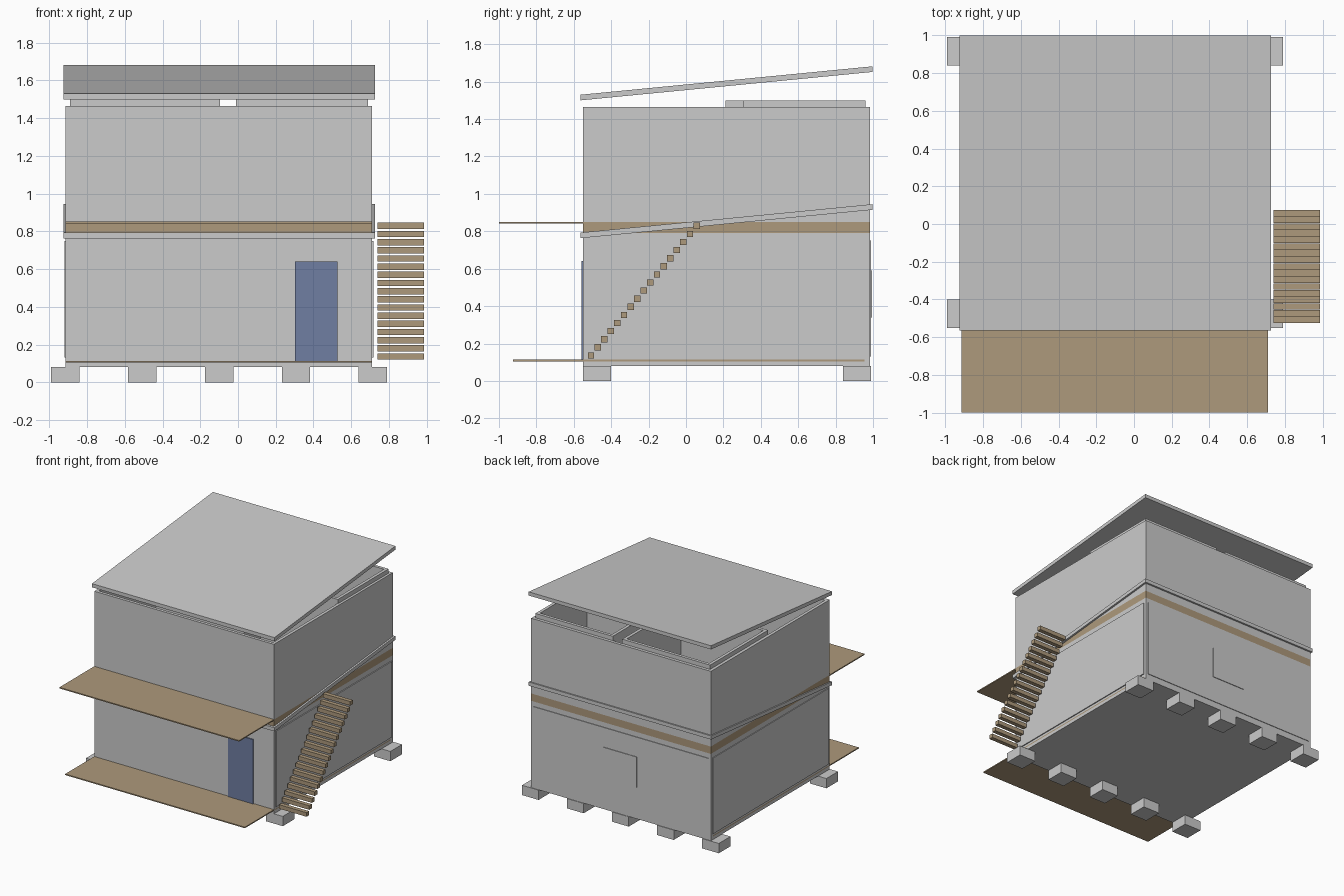
import bpy, math

if "Cube" in bpy.data.objects:
    bpy.data.objects.remove(bpy.data.objects["Cube"])


def material(name, rgb):
    m = bpy.data.materials.new(name)
    m.diffuse_color = (*rgb, 1)
    m.use_nodes = True
    m.node_tree.nodes["Principled BSDF"].inputs["Base Color"].default_value = m.diffuse_color
    return m


WOOD = material("wood", (0.42, 0.32, 0.2))
BLUE = material("door_blue", (0.16, 0.21, 0.36))


def mesh_object(name, verts, faces, mat=None):
    me = bpy.data.meshes.new(name)
    me.from_pydata(verts, [], faces)
    ob = bpy.data.objects.new(name, me)
    bpy.context.collection.objects.link(ob)
    if mat:
        me.materials.append(mat)
    return ob


BOX_FACES = [(0, 3, 2, 1), (4, 5, 6, 7), (0, 1, 5, 4),
             (1, 2, 6, 5), (2, 3, 7, 6), (3, 0, 4, 7)]


def box(name, x0, x1, y0, y1, z0, z1, mat=None, rise=0):
    """Box from its limits; rise lifts the back edge to make a slope."""
    v = [(x, y, z + (rise if y == y1 else 0)) for z in (z0, z1)
         for x, y in ((x0, y0), (x1, y0), (x1, y1), (x0, y1))]
    return mesh_object(name, v, BOX_FACES, mat)


def open_shell(name, x0, x1, y0, y1, z0, z1, t):
    """Ring of four walls, open at top and bottom."""
    v = []
    for z in (z0, z1):
        for d in (0, t):
            v += [(x0 + d, y0 + d, z), (x1 - d, y0 + d, z),
                  (x1 - d, y1 - d, z), (x0 + d, y1 - d, z)]
    f = []
    for i in range(4):
        j = (i + 1) % 4
        f += [(i, j, j + 8, i + 8), (j + 4, i + 4, i + 12, j + 12),
              (i + 8, j + 8, j + 12, i + 12), (j, i, i + 4, j + 4)]
    return mesh_object(name, v, f)


X0, X1, Y0, Y1 = -0.915, 0.71, -0.55, 0.985

# Foundation blocks
for row, y in (("front", -0.55), ("back", 0.84)):
    for i in range(5):
        x = -0.99 + i * 0.4075
        box(f"{row}_foundation_{i + 1}", x, x + 0.15, y, y + 0.15, 0, 0.08)

# Floors and projecting decks
box("ground_floor", X0, X1, Y0, Y1, 0.08, 0.105)
box("lower_deck", X0, X1, -0.925, Y1 - 0.03, 0.105, 0.114, WOOD)
box("upper_deck", X0, X1, -1.0, Y1 - 0.03, 0.842, 0.851, WOOD)

# Storeys: outer walls, two back rooms and a sloping roof each
for name, z0, z1, dz in (("lower", 0.105, 0.79, -0.737), ("upper", 0.85, 1.465, 0)):
    open_shell(f"{name}_walls", X0, X1, Y0, Y1, z0, z1, 0.025)
    top = 1.5 + dz
    open_shell(f"{name}_left_room", -0.89, -0.095, 0.21, 0.96, z0, top, 0.025)
    open_shell(f"{name}_right_room", -0.01, 0.69, 0.305, 0.96, z0, top, 0.025)
    box(f"{name}_roof", -0.925, 0.725, -0.565, 0.998, 1.5 + dz, 1.53 + dz, None, 0.152)

# Timber band between storeys
open_shell("floor_band", X0, X1, Y0, Y1, 0.79, 0.85, 0.025).data.materials.append(WOOD)

# Cladding panels on sides and back
box("left_panel", X0 - 0.006, X0, -0.53, 0.965, 0.13, 0.75)
box("right_panel", X1, X1 + 0.008, -0.53, 0.965, 0.13, 0.75)
box("back_panel", -0.895, 0.69, Y1, Y1 + 0.005, 0.13, 0.75)
box("back_window", -0.25, 0.05, Y1, Y1 + 0.01, 0.34, 0.59)

# Front door
box("front_door", 0.302, 0.527, Y0 - 0.008, Y0, 0.114, 0.64, BLUE)

# Outside stairs
for i in range(17):
    y, z = -0.525 + i * 0.0353, 0.12 + i * 0.0433
    box(f"stair_tread_{i + 1}", 0.74, 0.987, y, y + 0.034, z, z + 0.033, WOOD)
